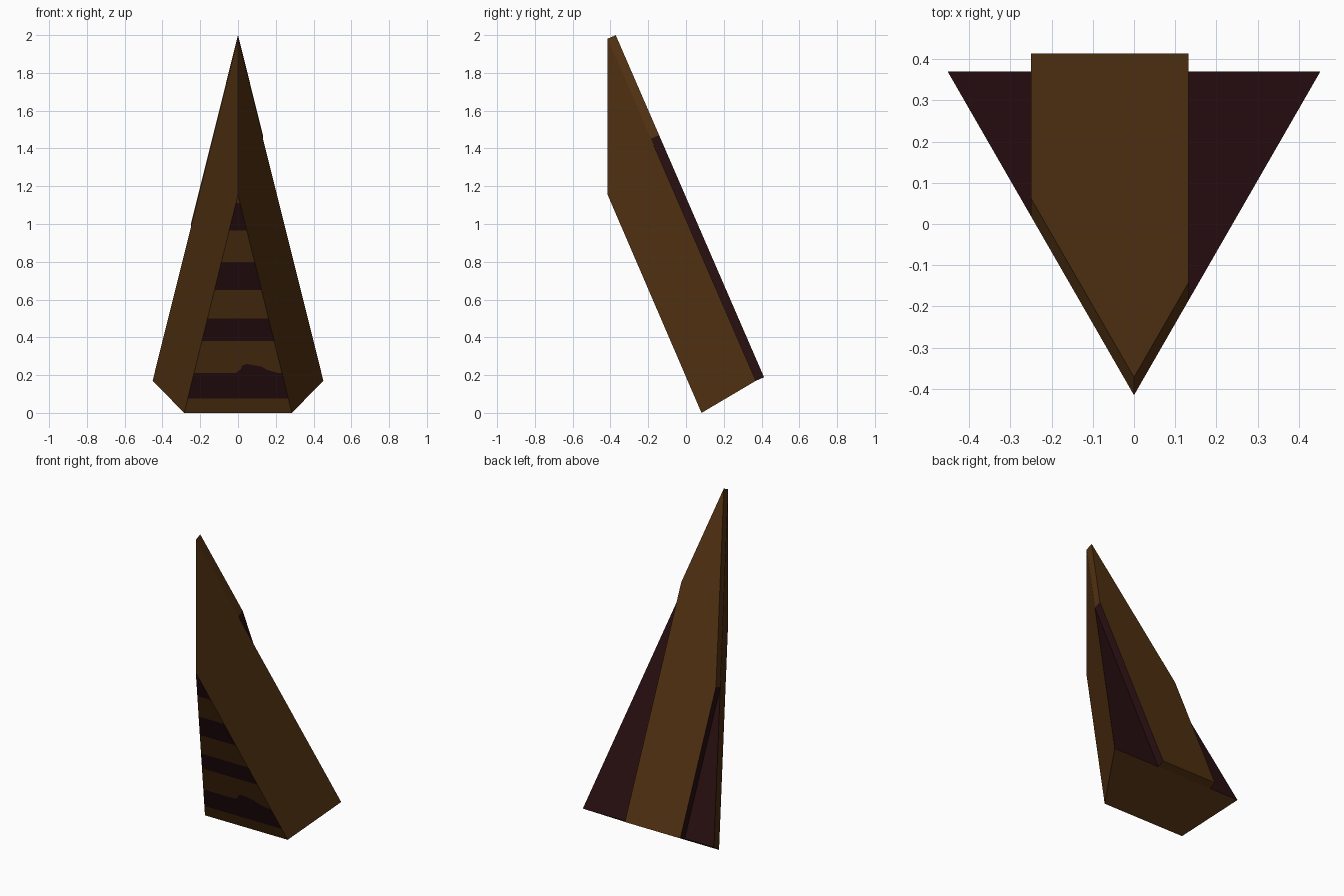
import bpy, bmesh
from mathutils import Vector

if "Cube" in bpy.data.objects:
    bpy.data.objects.remove(bpy.data.objects["Cube"])


def material(name, rgb):
    m = bpy.data.materials.new(name)
    m.diffuse_color = (*rgb, 1)
    m.use_nodes = True
    m.node_tree.nodes["Principled BSDF"].inputs["Base Color"].default_value = m.diffuse_color
    return m


brown = material("warm_brown", (0.084, 0.031, 0.006))
maroon = material("dark_maroon", (0.021, 0.0045, 0.0055))


def add_object(name, bm, mats):
    me = bpy.data.meshes.new(name)
    bm.to_mesh(me)
    bm.free()
    for m in mats:
        me.materials.append(m)
    ob = bpy.data.objects.new(name, me)
    bpy.context.collection.objects.link(ob)
    return ob


FRONT = Vector((0, -1.155, -0.497)).normalized()
BACK = Vector((0, 1.811, 0.785)).normalized()


def facing(bm, n):
    bm.normal_update()
    return [f for f in bm.faces if f.normal.dot(n) > 0.999]


def cut(bm, faces, co, no):
    edges = {e for f in faces for e in f.edges}
    verts = {v for f in faces for v in f.verts}
    bmesh.ops.bisect_plane(bm, geom=list(faces) + list(edges) + list(verts),
                           plane_co=co, plane_no=no, dist=1e-5)


# Spike body: leaning three-sided wedge with a sloped base
bm = bmesh.new()
corners = [(0, -0.415, 1.981), (0, -0.415, 1.155),
           (0.452, 0.37, 0.17), (-0.452, 0.37, 0.17),
           (0.285, 0.082, 0), (-0.285, 0.082, 0)]
a, b, cr, cl, dr, dl = [bm.verts.new(c) for c in corners]
for loop in ((a, b, dr, cr), (a, cl, dl, b), (a, cr, cl), (b, dl, dr), (dl, cl, cr, dr)):
    bm.faces.new(loop)
bmesh.ops.recalc_face_normals(bm, faces=bm.faces)

# Front stripes, cut at each height
bands = [0.075, 0.21, 0.38, 0.50, 0.65, 0.80, 0.965, 1.11]
for z in bands:
    cut(bm, facing(bm, FRONT), (0, 0, z), (0, 0, 1))

# Raised back panel, off-centre between two lengthwise cuts
for x in (-0.25, 0.132):
    cut(bm, facing(bm, BACK), (x, 0, 0), (1, 0, 0))
panel = [f for f in facing(bm, BACK) if -0.25 < f.calc_center_median().x < 0.132]
out = bmesh.ops.extrude_face_region(bm, geom=panel)
bmesh.ops.delete(bm, geom=[f for f in panel if f.is_valid], context='FACES')
bmesh.ops.translate(bm, vec=BACK * 0.047,
                    verts=[g for g in out["geom"] if isinstance(g, bmesh.types.BMVert)])
bmesh.ops.recalc_face_normals(bm, faces=bm.faces)

# Colours by direction and height
bm.normal_update()
for f in bm.faces:
    c = f.calc_center_median()
    if f.normal.dot(FRONT) > 0.999:
        f.material_index = sum(c.z > z for z in bands) % 2
    elif f.normal.dot(BACK) > 0.999:
        f.material_index = int(not -0.25 < c.x < 0.132)
    elif abs(f.normal.x) > 0.99:
        f.material_index = 1
add_object("spike", bm, [brown, maroon])

# Wavy rise on the lowest dark stripe
bm = bmesh.new()
outline = [(-0.015, 0.208), (0.0, 0.222), (0.012, 0.228), (0.022, 0.25), (0.045, 0.26),
           (0.09, 0.252), (0.125, 0.246), (0.155, 0.228), (0.2, 0.216), (0.23, 0.208)]
verts = [bm.verts.new(Vector((x, -0.415 + (1.155 - z) * 0.497 / 1.155, z)) + FRONT * 0.002)
         for x, z in outline]
face = bm.faces.new(verts)
bm.normal_update()
if face.normal.dot(FRONT) < 0:
    face.normal_flip()
add_object("stripe_bump", bm, [maroon])
